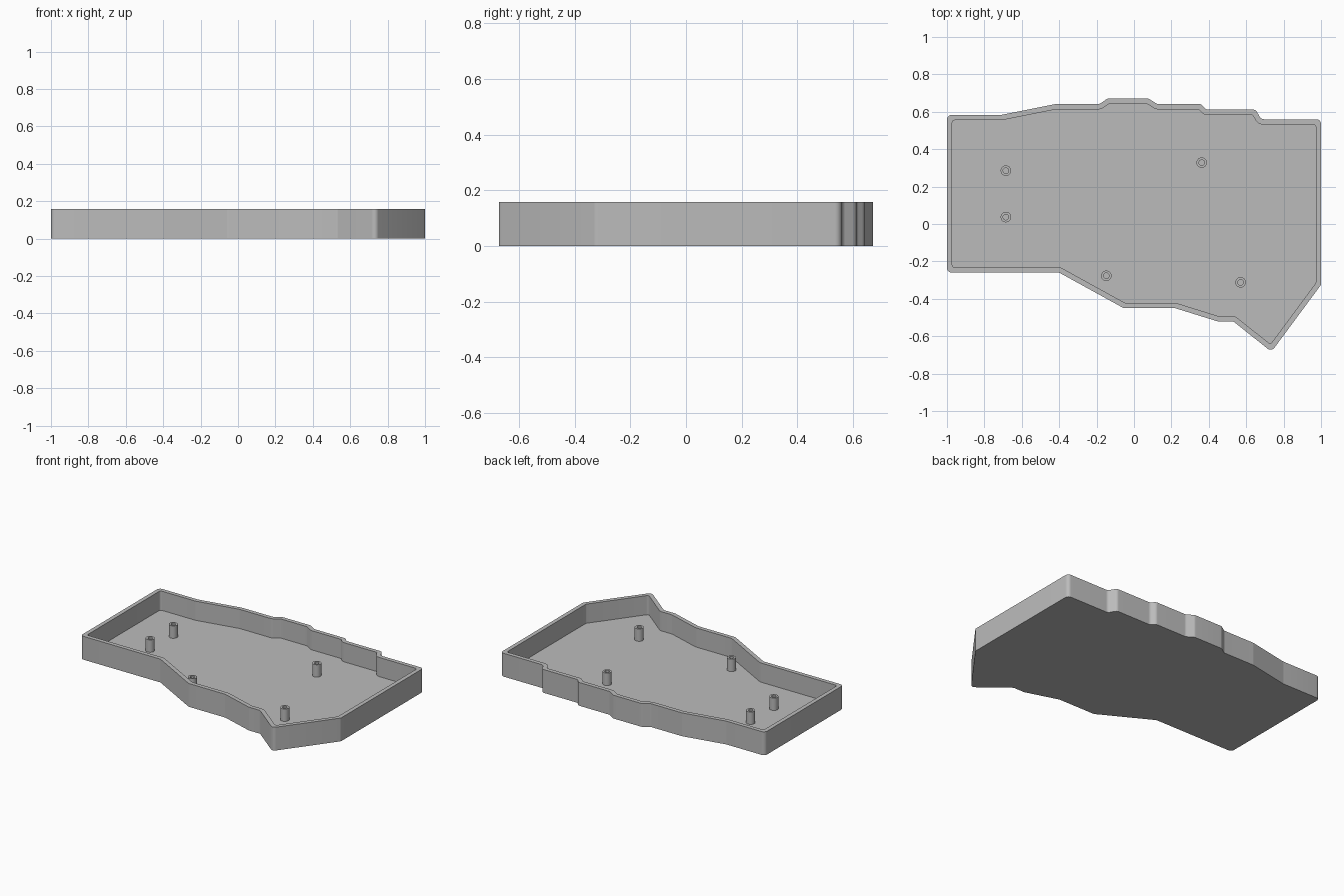
import bpy, bmesh, math
from mathutils import Vector

cube = bpy.data.objects.get("Cube")
if cube:
    bpy.data.objects.remove(cube, do_unlink=True)

HEIGHT, FLOOR, WALL, POST_TOP = 0.158, 0.028, 0.028, 0.112

grey = bpy.data.materials.new("plain grey")
grey.use_nodes = True
grey.diffuse_color = (0.5, 0.5, 0.5, 1)
grey.node_tree.nodes["Principled BSDF"].inputs["Base Color"].default_value = (0.5, 0.5, 0.5, 1)

# Tray outline, anticlockwise from the front right corner
OUTLINE = [Vector(p) for p in (
    (-1, -.26), (-.4, -.26), (-.055, -.45), (.22, -.45), (.445, -.52), (.53, -.52),
    (.735, -.683), (1, -.325), (1, .56), (.68, .56), (.65, .612), (.385, .612),
    (.36, .641), (.125, .641), (.075, .672), (-.14, .672), (-.185, .641),
    (-.42, .641), (-.71, .583), (-1, .583))]


def inset(points, d):
    """Move every edge inward by d, with mitred corners."""
    out = []
    for i, p in enumerate(points):
        a = (p - points[i - 1]).normalized()
        b = (points[(i + 1) % len(points)] - p).normalized()
        na, nb = Vector((-a.y, a.x)), Vector((-b.y, b.x))
        out.append(p + (na + nb) * d / (1 + na.dot(nb)))
    return out


def rounded(points, convex_r, concave_r, steps=6):
    """Replace every corner by an arc."""
    out = []
    for i, p in enumerate(points):
        back = points[i - 1] - p
        ahead = points[(i + 1) % len(points)] - p
        u, v = back.normalized(), ahead.normalized()
        half = u.angle(v) / 2
        r = convex_r if u.x * v.y - u.y * v.x < 0 else concave_r
        t = min(r / math.tan(half), 0.45 * back.length, 0.45 * ahead.length)
        r = t * math.tan(half)
        centre = p + (u + v).normalized() * r / math.sin(half)
        start, end = p + u * t - centre, p + v * t - centre
        sweep = start.angle(end)
        for k in range(steps + 1):
            f = k / steps
            w = (start * math.sin((1 - f) * sweep) + end * math.sin(f * sweep)) / math.sin(sweep)
            out.append(centre + w)
    return out


def loft(name, loops):
    """Skin a stack of matching (points, z) loops and cap both ends."""
    bm = bmesh.new()
    rings = [[bm.verts.new((p.x, p.y, z)) for p in pts] for pts, z in loops]
    n = len(rings[0])
    for low, high in zip(rings, rings[1:]):
        for i in range(n):
            j = (i + 1) % n
            bm.faces.new((low[i], low[j], high[j], high[i]))
    bm.faces.new(rings[0][::-1])
    bm.faces.new(rings[-1])
    bmesh.ops.recalc_face_normals(bm, faces=bm.faces)
    mesh = bpy.data.meshes.new(name)
    bm.to_mesh(mesh)
    bm.free()
    mesh.materials.append(grey)
    obj = bpy.data.objects.new(name, mesh)
    bpy.context.collection.objects.link(obj)
    bpy.ops.object.select_all(action='DESELECT')
    obj.select_set(True)
    bpy.context.view_layer.objects.active = obj
    bpy.ops.object.shade_smooth_by_angle(angle=math.radians(30))
    return obj


def circle(x, y, r, n=32):
    return [Vector((x + r * math.cos(k * math.tau / n), y + r * math.sin(k * math.tau / n)))
            for k in range(n)]


# Open tray: outer wall, rim, inner wall, floor
outer = rounded(OUTLINE, 0.025, 0.025)
inner = rounded(inset(OUTLINE, WALL), 0.014, 0.045)
loft("case_tray", [(outer, 0), (outer, HEIGHT), (inner, HEIGHT), (inner, FLOOR)])

# Hollow screw posts standing on the floor
POSTS = [(-.685, .285), (-.685, .037), (.362, .328), (-.148, -.277), (.57, -.312)]
for number, (x, y) in enumerate(POSTS, 1):
    wall, hole = circle(x, y, 0.028), circle(x, y, 0.015)
    loft(f"screw_post_{number}", [(wall, FLOOR - 0.005), (wall, POST_TOP),
                                  (hole, POST_TOP), (hole, FLOOR + 0.002)])
